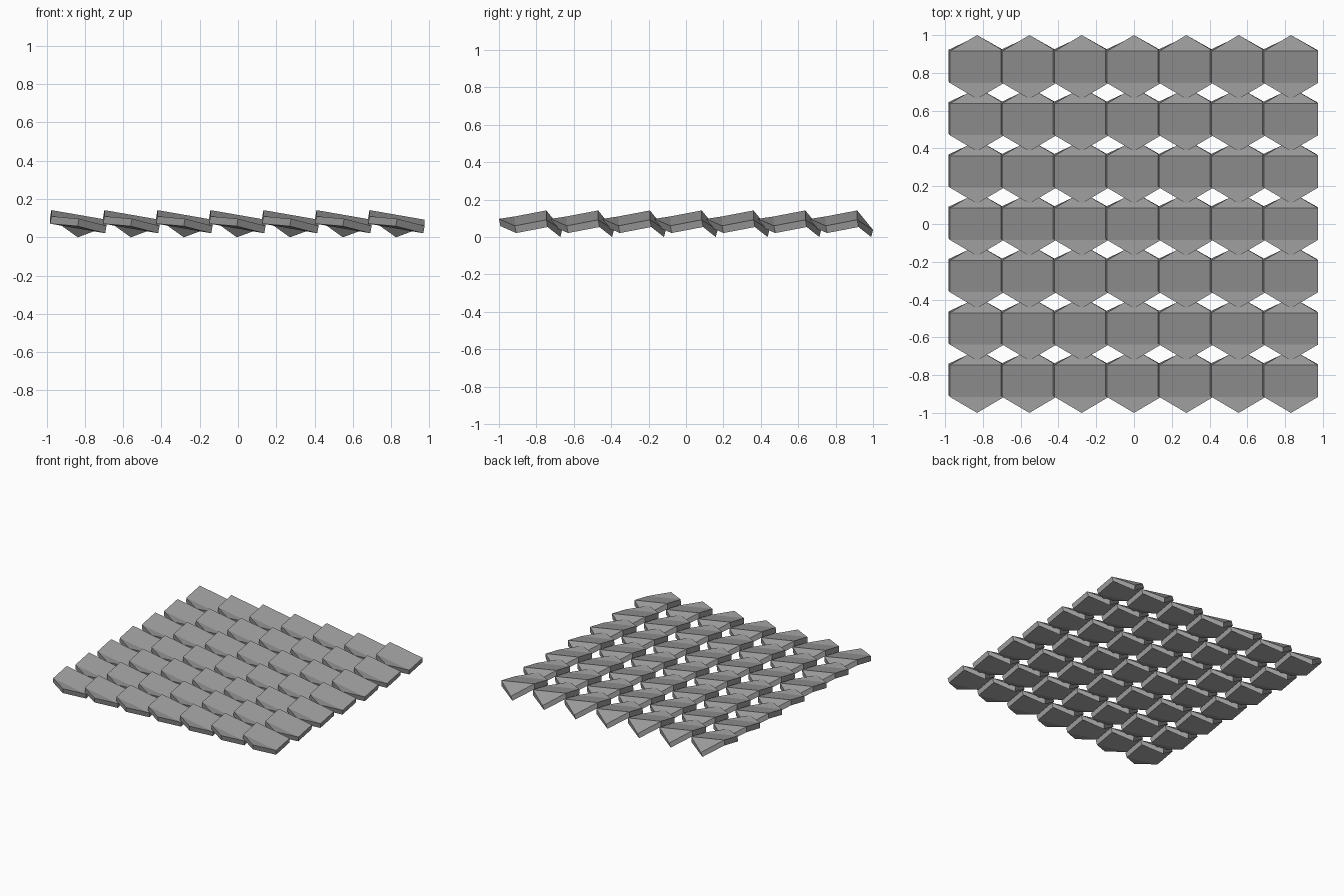
import bpy
import bmesh
from mathutils import Vector

if "Cube" in bpy.data.objects:
    bpy.data.objects.remove(bpy.data.objects["Cube"], do_unlink=True)

COUNT = 7        # tiles per side
PITCH = 0.277    # spacing between tile centres
HALF_W, HALF_L, CORNER = 0.144, 0.169, 0.084
THICK = 0.04

# One flat grey for every tile
grey = bpy.data.materials.new("plain_grey")
grey.use_nodes = True
colour = (0.34, 0.34, 0.34, 1)
grey.diffuse_color = colour
grey.node_tree.nodes["Principled BSDF"].inputs["Base Color"].default_value = colour

# Top outline of one scale: tilted plate, raised front tip, back tip tucked down
top = [Vector(p) for p in (
    (0, -HALF_L, 0.097),          # front tip
    (HALF_W, -CORNER, 0.06),      # right front
    (HALF_W, CORNER, 0.092),      # right back
    (0, HALF_L, 0.038),           # back tip
    (-HALF_W, CORNER, 0.142),     # left back
    (-HALF_W, -CORNER, 0.11),     # left front
)]
plate_normal = (top[2] - top[1]).cross(top[5] - top[1]).normalized()
bottom = [p - plate_normal * THICK for p in top]
bottom[3] = top[3] + Vector((-0.006, -0.01, -top[3].z))

bm = bmesh.new()
upper = [bm.verts.new(p) for p in top]
lower = [bm.verts.new(p) for p in bottom]
# Front flap, main plate and back flap, above and below
for ids in ((0, 1, 5), (1, 2, 4, 5), (2, 3, 4)):
    bm.faces.new([upper[i] for i in ids])
    bm.faces.new([lower[i] for i in reversed(ids)])
# Rim walls
for i in range(6):
    j = (i + 1) % 6
    bm.faces.new((lower[i], lower[j], upper[j], upper[i]))
bmesh.ops.recalc_face_normals(bm, faces=bm.faces)

start = -PITCH * (COUNT - 1) / 2
bmesh.ops.translate(bm, verts=bm.verts, vec=(start, start, 0))
mesh = bpy.data.meshes.new("scale_tiles")
bm.to_mesh(mesh)
bm.free()
mesh.materials.append(grey)
tiles = bpy.data.objects.new("scale_tiles", mesh)
bpy.context.collection.objects.link(tiles)

# Repeat the scale into a square sheet
for name, step in (("columns", (PITCH, 0, 0)), ("rows", (0, PITCH, 0))):
    array = tiles.modifiers.new(name, "ARRAY")
    array.count = COUNT
    array.use_relative_offset = False
    array.use_constant_offset = True
    array.constant_offset_displace = step
